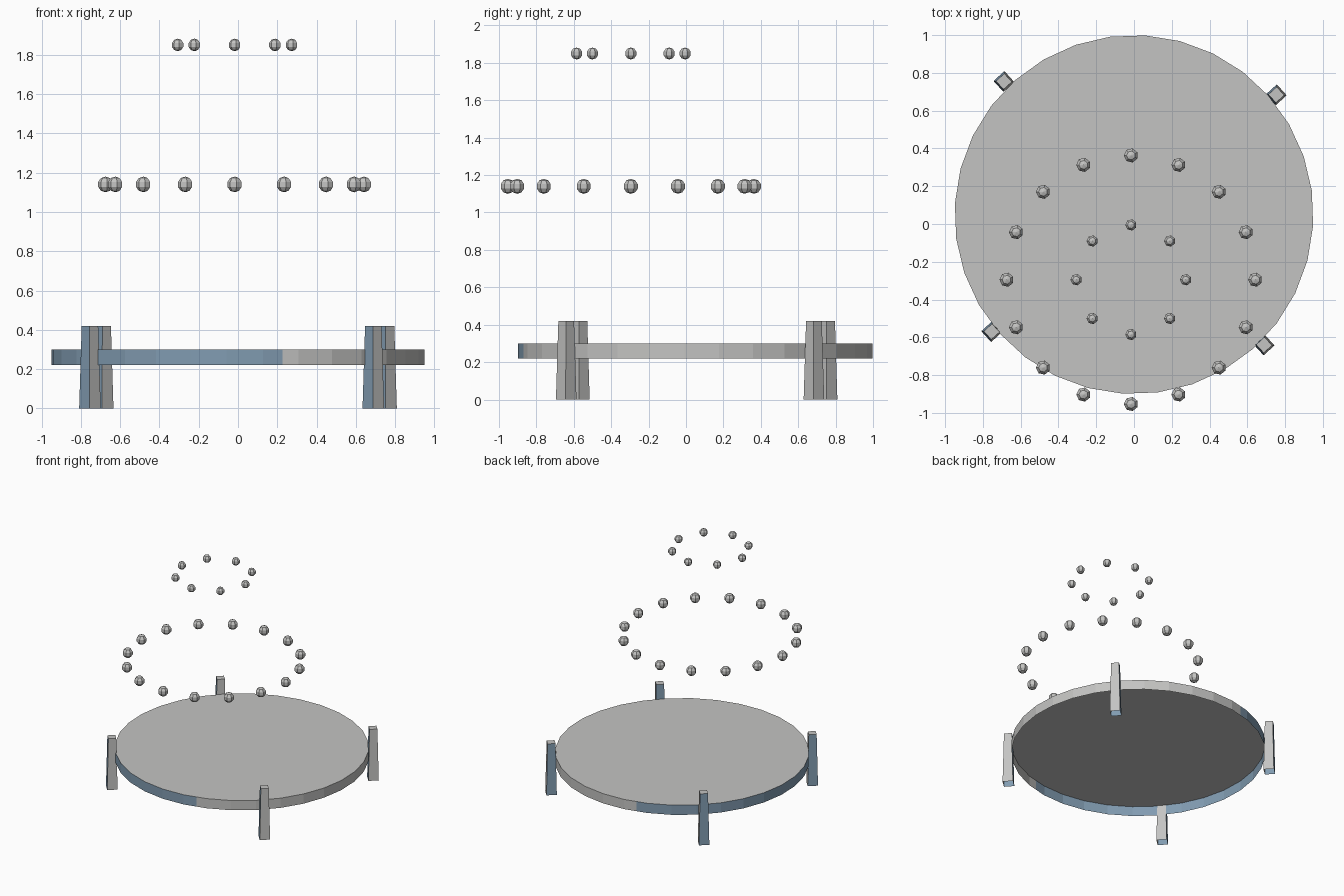
import bpy, bmesh, math
from mathutils import Matrix, Vector

if "Cube" in bpy.data.objects:
    bpy.data.objects.remove(bpy.data.objects["Cube"])

TURN = math.radians(-2.8)          # slight twist of the whole platform
CENTRE = Vector((0, 0.05, 0))
BLUE_FROM, BLUE_TO = 103.9, 283.9  # sector of side faces painted blue


def material(name, rgb):
    m = bpy.data.materials.new(name)
    m.diffuse_color = (*rgb, 1)
    m.use_nodes = True
    m.node_tree.nodes["Principled BSDF"].inputs["Base Color"].default_value = m.diffuse_color
    return m


GREY = material("warm_grey", (0.55, 0.55, 0.54))
BLUE = material("slate_blue", (0.22, 0.33, 0.44))


def finish(bm, name, location):
    mesh = bpy.data.meshes.new(name)
    bm.to_mesh(mesh)
    bm.free()
    mesh.materials.append(GREY)
    mesh.materials.append(BLUE)
    obj = bpy.data.objects.new(name, mesh)
    obj.location = location
    bpy.context.collection.objects.link(obj)
    return obj


def open_prism(name, sides, r_low, r_top, z0, z1, spin, location):
    """Upright tapered prism with a top cap and an open underside."""
    bm = bmesh.new()
    bmesh.ops.create_cone(bm, cap_ends=True, segments=sides, radius1=r_low,
                          radius2=r_top, depth=z1 - z0,
                          matrix=Matrix.Translation((0, 0, (z0 + z1) / 2))
                          @ Matrix.Rotation(spin, 4, 'Z'))
    bm.normal_update()
    bottom = [f for f in bm.faces if f.normal.z < -0.9]
    bmesh.ops.delete(bm, geom=bottom, context='FACES_ONLY')
    # split the sides where the paint changes
    a = math.radians(BLUE_FROM)
    if sides > 4:
        bmesh.ops.bisect_plane(bm, geom=bm.verts[:] + bm.edges[:] + bm.faces[:],
                               plane_co=(0, 0, 0),
                               plane_no=(-math.sin(a), math.cos(a), 0))
    bm.normal_update()
    for f in bm.faces:
        if abs(f.normal.z) < 0.5:
            c = f.calc_center_median()
            ang = math.degrees(math.atan2(c.y, c.x)) % 360
            f.material_index = int(BLUE_FROM < ang < BLUE_TO)
    return finish(bm, name, location)


# Round platform
open_prism("platform", 32, 0.95, 0.95, 0.22, 0.30, math.radians(7.7), CENTRE)

# Four tapered square legs around the rim
for i, (sx, sy) in enumerate([(1, 1), (-1, 1), (-1, -1), (1, -1)]):
    p = Matrix.Rotation(TURN, 3, 'Z') @ Vector((0.722 * sx, 0.663 * sy, 0))
    open_prism(f"leg_{i + 1}", 4, 0.055, 0.042, 0, 0.42, TURN,
               CENTRE + p + Vector((0, 0.007, 0)))


# Floating rings of small balls
def ball_ring(name, count, ring_radius, ball_radius, z):
    bm = bmesh.new()
    for i in range(count):
        a = 2 * math.pi * i / count
        pos = (ring_radius * math.cos(a), ring_radius * math.sin(a), 0)
        bmesh.ops.create_uvsphere(bm, u_segments=7, v_segments=5,
                                  radius=ball_radius,
                                  matrix=Matrix.Translation(pos)
                                  @ Matrix.Rotation(math.pi / 2, 4, 'Z'))
    finish(bm, name, (-0.016, -0.295, z))


ball_ring("lower_ball_ring", 16, 0.658, 0.04, 1.14)
ball_ring("upper_ball_ring", 8, 0.29, 0.032, 1.85)
